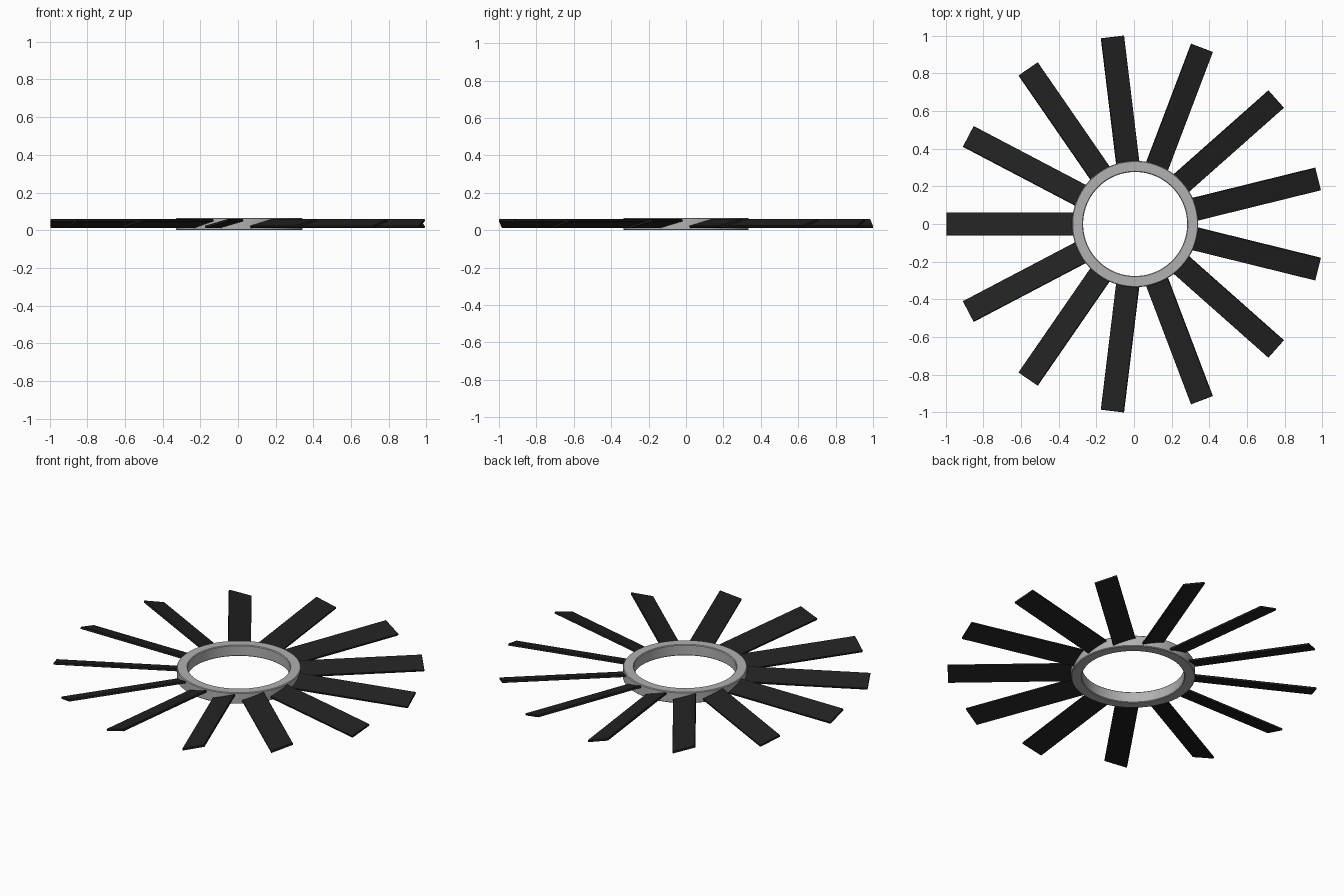
import bpy, bmesh, math
from mathutils import Matrix

if "Cube" in bpy.data.objects:
    bpy.data.objects.remove(bpy.data.objects["Cube"])

CX = 0.006           # hub centre, offset because the blade count is odd
BLADES = 13


def material(name, rgb):
    m = bpy.data.materials.new(name)
    m.diffuse_color = (*rgb, 1)
    m.use_nodes = True
    m.node_tree.nodes["Principled BSDF"].inputs["Base Color"].default_value = m.diffuse_color
    return m


def add_object(name, bm, mat):
    bmesh.ops.recalc_face_normals(bm, faces=bm.faces)
    me = bpy.data.meshes.new(name)
    bm.to_mesh(me)
    bm.free()
    me.materials.append(mat)
    ob = bpy.data.objects.new(name, me)
    bpy.context.collection.objects.link(ob)
    bpy.context.view_layer.objects.active = ob
    ob.select_set(True)
    bpy.ops.object.shade_smooth_by_angle(angle=math.radians(30))
    ob.select_set(False)
    return ob


grey = material("light grey metal", (0.44, 0.44, 0.45))
black = material("matte black", (0.016, 0.016, 0.016))

# Hub ring: chamfered rectangular section revolved around z
r0, r1, h, c = 0.276, 0.335, 0.066, 0.004
profile = [(r0 + c, 0), (r1 - c, 0), (r1, c), (r1, h - c),
           (r1 - c, h), (r0 + c, h), (r0, h - c), (r0, c)]
bm = bmesh.new()
N = 96
loops = []
for i in range(N):
    a = 2 * math.pi * i / N
    loops.append([bm.verts.new((CX + r * math.cos(a), r * math.sin(a), z)) for r, z in profile])
for i in range(N):
    p, q = loops[i], loops[(i + 1) % N]
    for j in range(len(profile)):
        k = (j + 1) % len(profile)
        bm.faces.new((p[j], q[j], q[k], p[k]))
add_object("hub_ring", bm, grey)

# Blades: thin flat slats, pitched about their length, counterclockwise edge raised
root, tip = 0.305, 1.0
for i in range(BLADES):
    bm = bmesh.new()
    bmesh.ops.create_cube(bm, size=1, matrix=Matrix.Diagonal((tip - root, 0.127, 0.012, 1)))
    bmesh.ops.bevel(bm, geom=bm.edges[:], offset=0.0015, segments=1, affect='EDGES')
    place = (Matrix.Translation((CX, 0, 0.0355))
             @ Matrix.Rotation(math.pi + 2 * math.pi * i / BLADES, 4, 'Z')
             @ Matrix.Translation(((root + tip) / 2, 0, 0))
             @ Matrix.Rotation(math.radians(16.5), 4, 'X'))
    bm.transform(place)
    add_object(f"blade_{i + 1}", bm, black)
